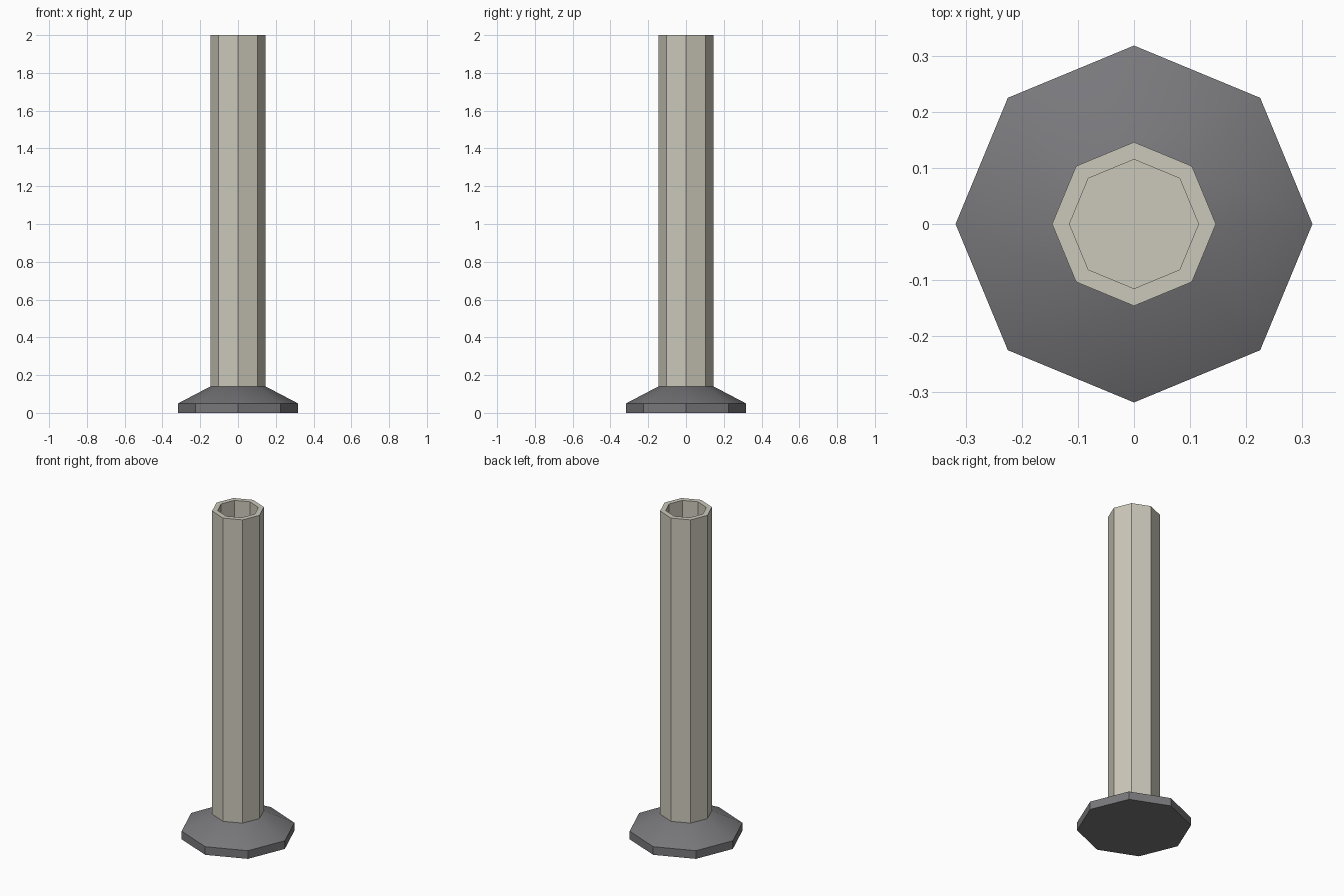
import bpy, bmesh, math

if "Cube" in bpy.data.objects:
    bpy.data.objects.remove(bpy.data.objects["Cube"])

SIDES = 8


def material(name, rgb):
    m = bpy.data.materials.new(name)
    m.diffuse_color = (*rgb, 1)
    m.use_nodes = True
    m.node_tree.nodes["Principled BSDF"].inputs["Base Color"].default_value = m.diffuse_color
    return m


def lathe(name, profile, mat, smooth=False):
    """Octagonal solid from (radius, z) rings, capped at both ends."""
    bm = bmesh.new()
    rings = [[bm.verts.new((r * math.cos(2 * math.pi * i / SIDES),
                            r * math.sin(2 * math.pi * i / SIDES), z))
              for i in range(SIDES)] for r, z in profile]
    for a, b in zip(rings, rings[1:]):
        for i in range(SIDES):
            j = (i + 1) % SIDES
            bm.faces.new((a[i], a[j], b[j], b[i]))
    bm.faces.new(rings[0][::-1])
    bm.faces.new(rings[-1])
    me = bpy.data.meshes.new(name)
    bm.to_mesh(me)
    bm.free()
    me.materials.append(mat)
    ob = bpy.data.objects.new(name, me)
    bpy.context.collection.objects.link(ob)
    if smooth:  # only the sloping faces are smooth, rim and caps stay flat
        for p in me.polygons:
            p.use_smooth = 0.1 < p.normal.z < 0.99
    return ob


cream = material("cream", (0.60, 0.58, 0.49))
grey = material("dark grey", (0.19, 0.187, 0.20))

# Flared foot: short upright rim, then a sloping collar
foot = lathe("foot", [(0.318, 0), (0.318, 0.05), (0.146, 0.14)], grey, True)
foot.data.set_sharp_from_angle(angle=math.radians(42))

# Hollow post: outer wall, rim, inner wall and floor
lathe("post", [(0.146, 0.14), (0.146, 2.0), (0.115, 2.0), (0.115, 0.15)], cream)
